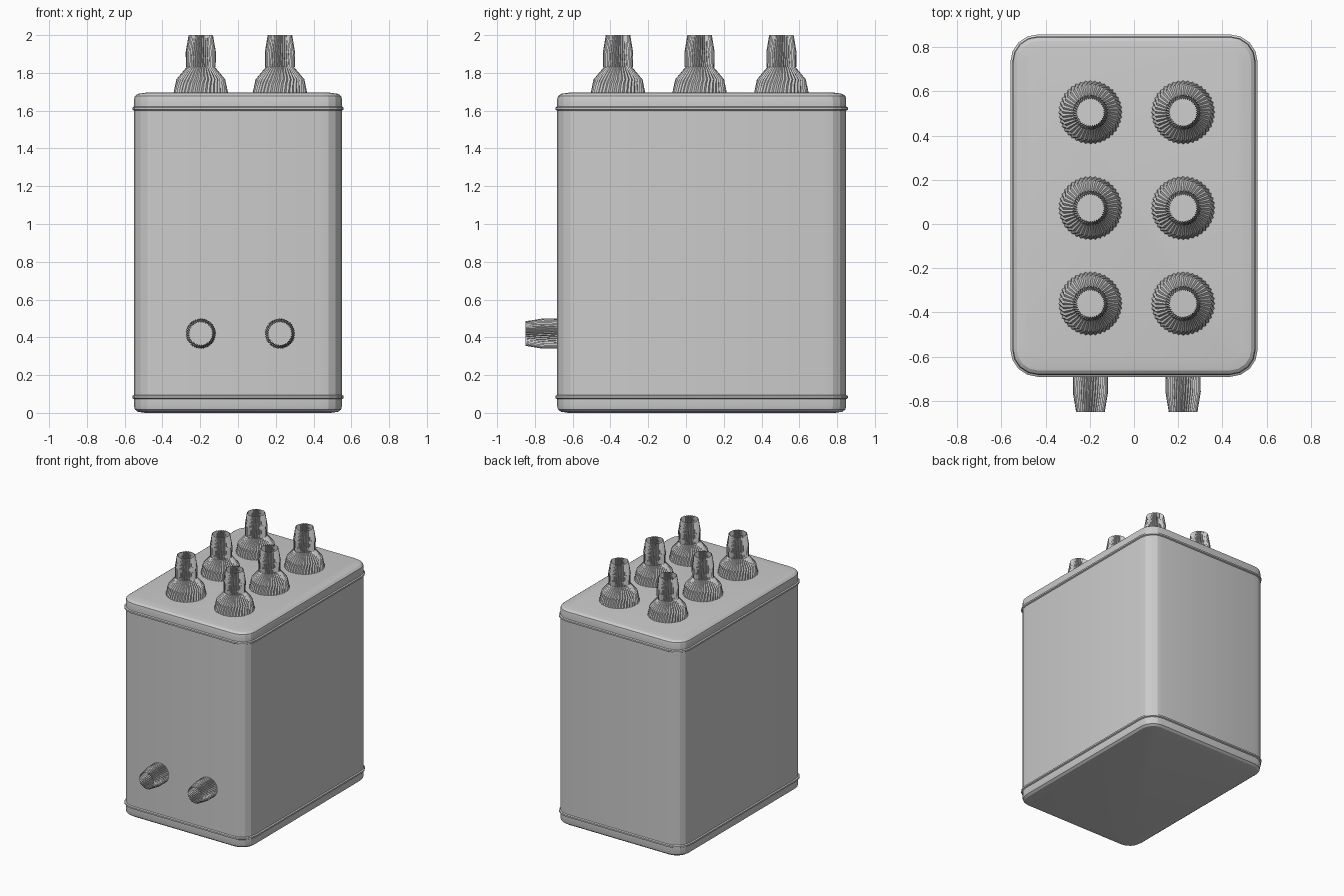
import bpy, bmesh, math
from mathutils import Matrix, Vector

cube = bpy.data.objects.get("Cube")
if cube:
    bpy.data.objects.remove(cube, do_unlink=True)

grey = bpy.data.materials.new("light grey")
grey.use_nodes = True
COLOUR = (0.6, 0.6, 0.6, 1)
grey.diffuse_color = COLOUR
grey.node_tree.nodes["Principled BSDF"].inputs["Base Color"].default_value = COLOUR


def loft(name, loops, matrix=Matrix(), caps=False, smooth=None):
    """Skin a stack of equal-length closed loops."""
    bm = bmesh.new()
    rings = [[bm.verts.new(p) for p in loop] for loop in loops]
    n = len(rings[0])
    for low, high in zip(rings, rings[1:]):
        for i in range(n):
            j = (i + 1) % n
            bm.faces.new((low[i], low[j], high[j], high[i]))
    if caps:
        bm.faces.new(rings[0][::-1])
        bm.faces.new(rings[-1])
    mesh = bpy.data.meshes.new(name)
    bm.to_mesh(mesh)
    bm.free()
    mesh.materials.append(grey)
    obj = bpy.data.objects.new(name, mesh)
    bpy.context.collection.objects.link(obj)
    obj.matrix_world = matrix
    if smooth:
        bpy.ops.object.select_all(action='DESELECT')
        obj.select_set(True)
        bpy.context.view_layer.objects.active = obj
        bpy.ops.object.shade_smooth_by_angle(angle=math.radians(smooth))
    return obj


def rounded_loop(inset, z, half_x=0.55, half_y=0.765, radius=0.115, steps=4):
    """Rounded rectangle at height z, shrunk evenly by inset."""
    points = []
    for corner, (sx, sy) in enumerate(((1, 1), (-1, 1), (-1, -1), (1, -1))):
        for k in range(steps + 1):
            a = math.pi / 2 * (corner + k / steps)
            points.append((sx * (half_x - radius) + (radius - inset) * math.cos(a),
                           sy * (half_y - radius) + (radius - inset) * math.sin(a), z))
    return points


def fluted_loop(radius, z, twist, teeth=40, depth=0.007):
    """Finely toothed circle at height z."""
    n = teeth * 2
    return [((radius - depth * (i % 2)) * math.cos((i + twist) * math.tau / n),
             (radius - depth * (i % 2)) * math.sin((i + twist) * math.tau / n), z)
            for i in range(n)]


# Tank: rounded box with a raised bead near the bottom and the top
TOP = 1.695
edge = [(0.06, 0), (0.02, 0.006), (0.004, 0.018), (0, 0.035),
        (0, 0.073), (-0.009, 0.078), (-0.009, 0.090), (0, 0.095)]
profile = edge + [(i, TOP - z) for i, z in reversed(edge)]
loft("tank", [rounded_loop(i, z) for i, z in profile],
     Matrix.Translation((0, 0.083, 0)), caps=True, smooth=20)

# Sleeve shared by terminals and ports, measured down from the tip
sleeve = [(0.079, -0.17), (0.080, -0.09), (0.065, 0)]
boot = [(0.145, -0.31), (0.134, -0.255), (0.130, -0.235), (0.074, -0.168)]
COLUMNS = (("right", -0.197), ("left", 0.222))

for side, x in COLUMNS:
    # Terminals on the lid: flared boot with a fluted sleeve
    for row, y in (("front", -0.36), ("middle", 0.072), ("back", 0.505)):
        loops = [fluted_loop(r, z, k * 0.8) for k, (r, z) in enumerate(boot + sleeve)]
        loft(f"terminal_{row}_{side}", loops, Matrix.Translation((x, y, 2)))
    # Ports low on the front wall
    place = Matrix.Translation((x, -0.85, 0.42)) @ Matrix.Rotation(math.pi / 2, 4, 'X')
    loft(f"port_{side}", [fluted_loop(r, z, k * 0.8) for k, (r, z) in enumerate(sleeve)],
         place)
